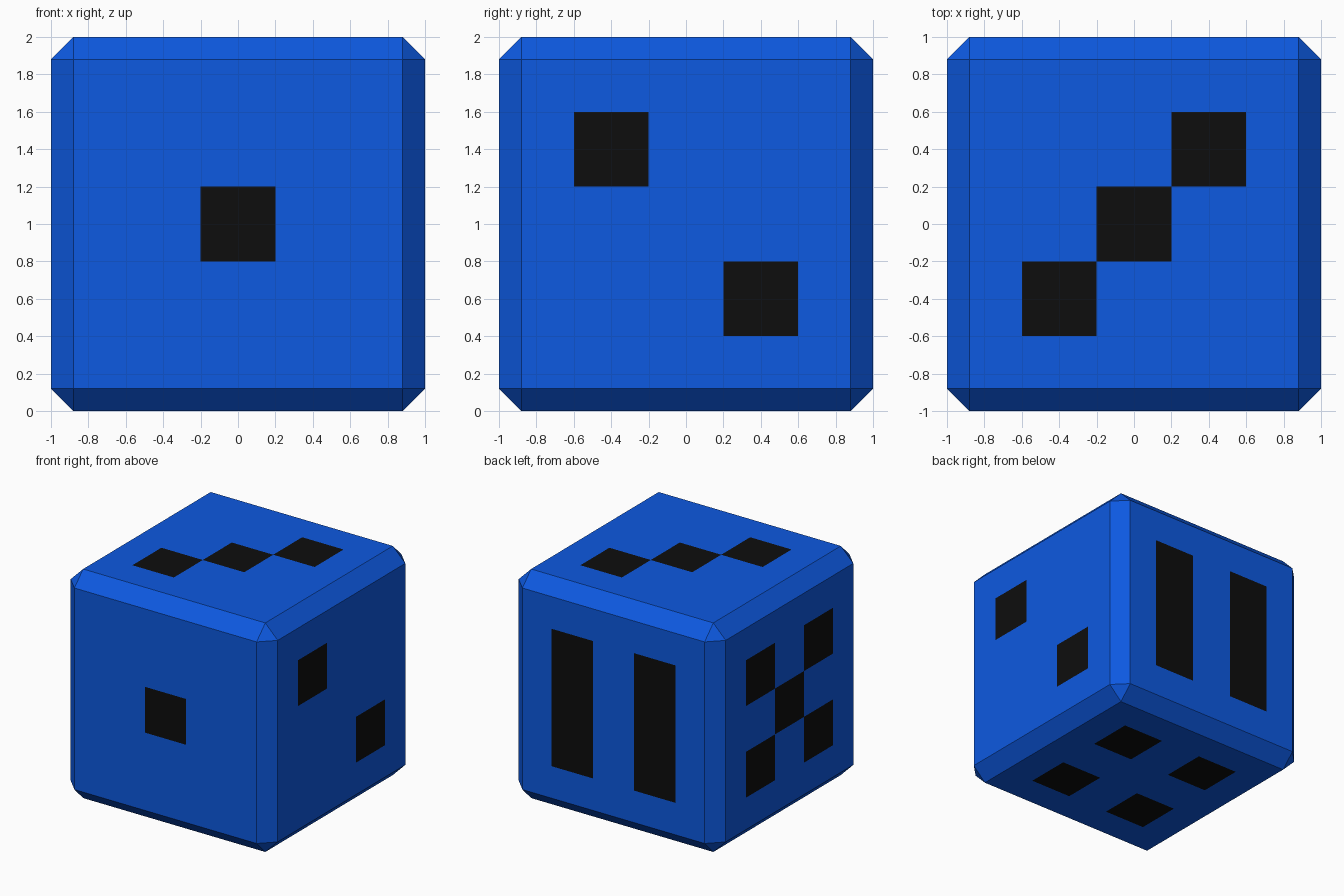
import bpy, bmesh
from mathutils import Vector

if "Cube" in bpy.data.objects:
    bpy.data.objects.remove(bpy.data.objects["Cube"])

CHAMFER, PIP, STEP, LIFT = 0.12, 0.4, 0.4, 0.001


def material(name, colour):
    m = bpy.data.materials.new(name)
    m.diffuse_color = (*colour, 1)
    m.use_nodes = True
    m.node_tree.nodes["Principled BSDF"].inputs["Base Color"].default_value = m.diffuse_color
    return m


def add_object(name, bm, mat):
    mesh = bpy.data.meshes.new(name)
    bm.to_mesh(mesh)
    bm.free()
    mesh.materials.append(mat)
    ob = bpy.data.objects.new(name, mesh)
    bpy.context.collection.objects.link(ob)
    return ob


blue = material("blue", (0.004, 0.1, 0.75))
black = material("black", (0.004, 0.004, 0.004))
centre = Vector((0, 0, 1))

# Chamfered body
bm = bmesh.new()
bmesh.ops.create_cube(bm, size=2)
bmesh.ops.bevel(bm, geom=bm.edges[:], offset=CHAMFER, offset_type='OFFSET',
                segments=1, profile=0.5, affect='EDGES')
bmesh.ops.translate(bm, verts=bm.verts[:], vec=centre)
add_object("die_body", bm, blue)

# Square pips: side name, outward normal, horizontal axis, pip cells
X, Y, Z = Vector((1, 0, 0)), Vector((0, 1, 0)), Vector((0, 0, 1))
corners = [(i, j) for i in (-1, 1) for j in (-1, 1)]
sides = [
    ("front", -Y, X, [(0, 0)]),
    ("right", X, Y, [(-1, 1), (1, -1)]),
    ("top", Z, X, [(-1, -1), (0, 0), (1, 1)]),
    ("bottom", -Z, X, corners),
    ("left", -X, -Y, corners + [(0, 0)]),
    ("back", Y, -X, [(i, j) for i in (-1, 1) for j in (-1, 0, 1)]),
]
for name, n, u, cells in sides:
    v = n.cross(u)
    bm = bmesh.new()
    for i, j in cells:
        mid = centre + n * (1 + LIFT) + (u * i + v * j) * STEP
        bm.faces.new([bm.verts.new(mid + (u * a + v * b) * PIP / 2)
                      for a, b in ((-1, -1), (1, -1), (1, 1), (-1, 1))])
    add_object(name + "_pips", bm, black)
